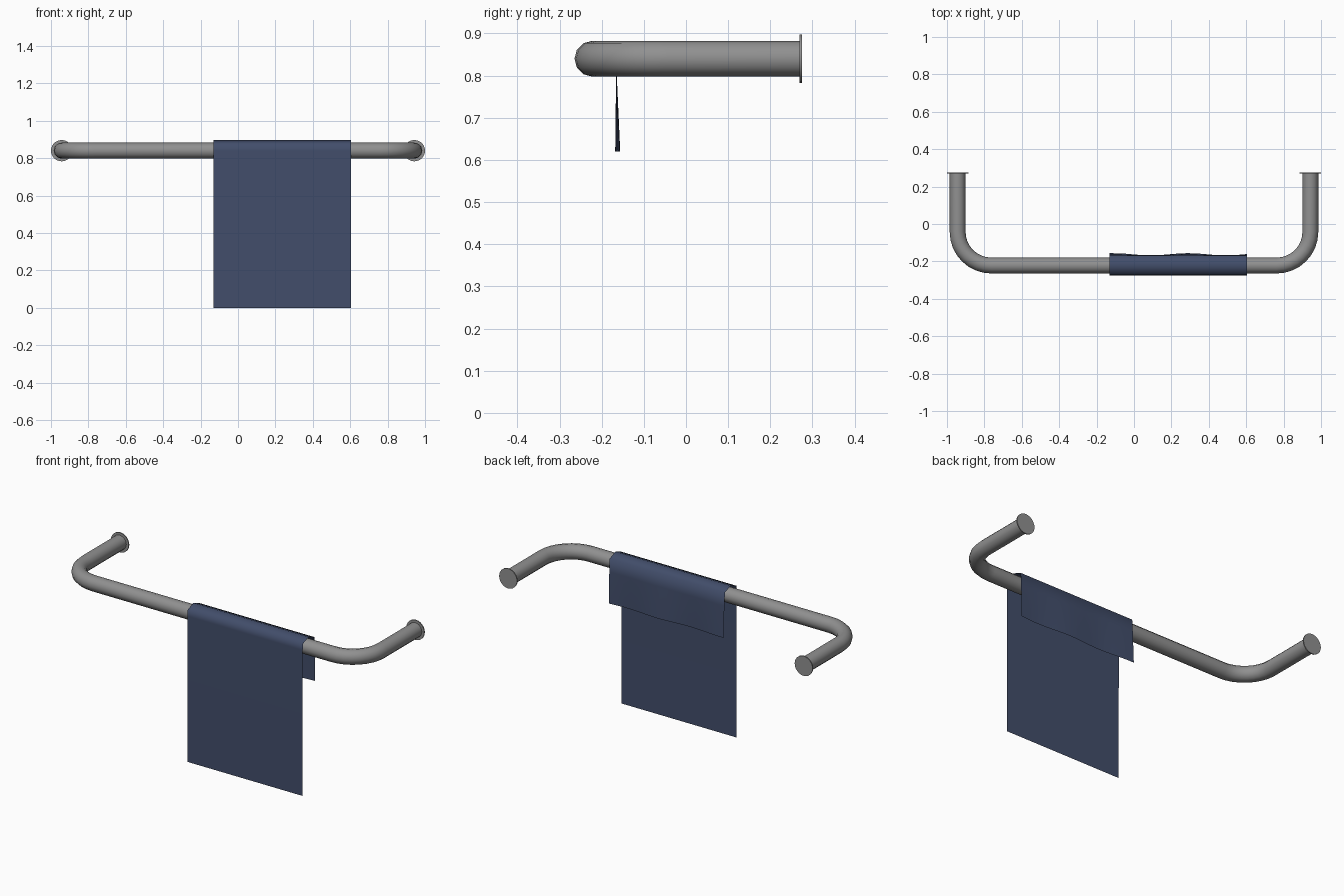
import bpy, bmesh, math
from mathutils import Vector

if "Cube" in bpy.data.objects:
    bpy.data.objects.remove(bpy.data.objects["Cube"])


def material(name, rgb):
    m = bpy.data.materials.new(name)
    m.diffuse_color = (*rgb, 1)
    m.use_nodes = True
    m.node_tree.nodes["Principled BSDF"].inputs["Base Color"].default_value = m.diffuse_color
    return m


steel = material("grey metal", (0.28, 0.28, 0.28))
navy = material("navy cloth", (0.054, 0.075, 0.145))

Z, BAR_Y, LEG_X, R, BEND = 0.84, -0.222, 0.943, 0.0425, 0.18
WALL_Y = 0.275


def finish(bm, name, mat, angle):
    me = bpy.data.meshes.new(name)
    bm.to_mesh(me)
    bm.free()
    ob = bpy.data.objects.new(name, me)
    bpy.context.collection.objects.link(ob)
    me.materials.append(mat)
    bpy.ops.object.select_all(action='DESELECT')
    ob.select_set(True)
    bpy.context.view_layer.objects.active = ob
    bpy.ops.object.shade_smooth_by_angle(angle=math.radians(angle))
    return ob


# bent rail: a 12-sided ring swept along a mirrored U-shaped path
half = [Vector((LEG_X, WALL_Y - 0.004, Z))]
for i in range(9):
    a = math.radians(90) * i / 8
    half.append(Vector((LEG_X - BEND + BEND * math.cos(a),
                        BAR_Y + BEND - BEND * math.sin(a), Z)))
path = half + [Vector((-p.x, p.y, p.z)) for p in reversed(half)]
bm = bmesh.new()
rings = []
for i, p in enumerate(path):
    t = (path[min(i + 1, len(path) - 1)] - path[max(i - 1, 0)]).normalized()
    if i in (0, len(path) - 1):
        t = Vector((0, -1 if i == 0 else 1, 0))
    elif i in (1, len(path) - 2):
        t = Vector((0, -1 if i == 1 else 1, 0))
    elif i in (9, 10):
        t = Vector((-1, 0, 0))
    side = t.cross(Vector((0, 0, 1)))
    rings.append([bm.verts.new(p + R * (side * math.cos(k * math.tau / 12)
                  + Vector((0, 0, math.sin(k * math.tau / 12))))) for k in range(12)])
for r, s in zip(rings, rings[1:]):
    for k in range(12):
        bm.faces.new((r[k], r[(k + 1) % 12], s[(k + 1) % 12], s[k]))
bm.faces.new(rings[0])
bm.faces.new(rings[-1])
bmesh.ops.recalc_face_normals(bm, faces=bm.faces)
finish(bm, "bent_rail", steel, 40)

# wall flanges
for name, sx in (("left_wall_flange", -1), ("right_wall_flange", 1)):
    bpy.ops.mesh.primitive_cylinder_add(vertices=24, radius=0.057, depth=0.006,
                                        location=(sx * LEG_X, WALL_Y - 0.003, Z),
                                        rotation=(math.pi / 2, 0, 0))
    ob = bpy.context.object
    ob.name = name
    ob.data.materials.append(steel)
    bpy.ops.object.shade_smooth_by_angle(angle=math.radians(40))

# towel: thin sheet draped over the rail, the short back flap slightly rippled
profile = [(-0.275, 0.0), (-0.275, 0.35), (-0.274, 0.84), (-0.273, 0.876),
           (-0.221, 0.896), (-0.169, 0.876), (-0.165, 0.80), (-0.162, 0.62)]
X0, X1, N = -0.13, 0.605, 16
bm = bmesh.new()
cols = []
for i in range(N + 1):
    x = X0 + (X1 - X0) * i / N
    wave = 0.006 * math.cos((x - 0.29) * math.tau / 0.4)
    col = []
    for y, z in profile:
        if y > -0.2:
            y += wave * max(0, (0.83 - z) / 0.21)
        col.append(bm.verts.new((x, y, z)))
    cols.append(col)
for a, b in zip(cols, cols[1:]):
    for j in range(len(profile) - 1):
        bm.faces.new((a[j], b[j], b[j + 1], a[j + 1]))
finish(bm, "towel", navy, 75)
